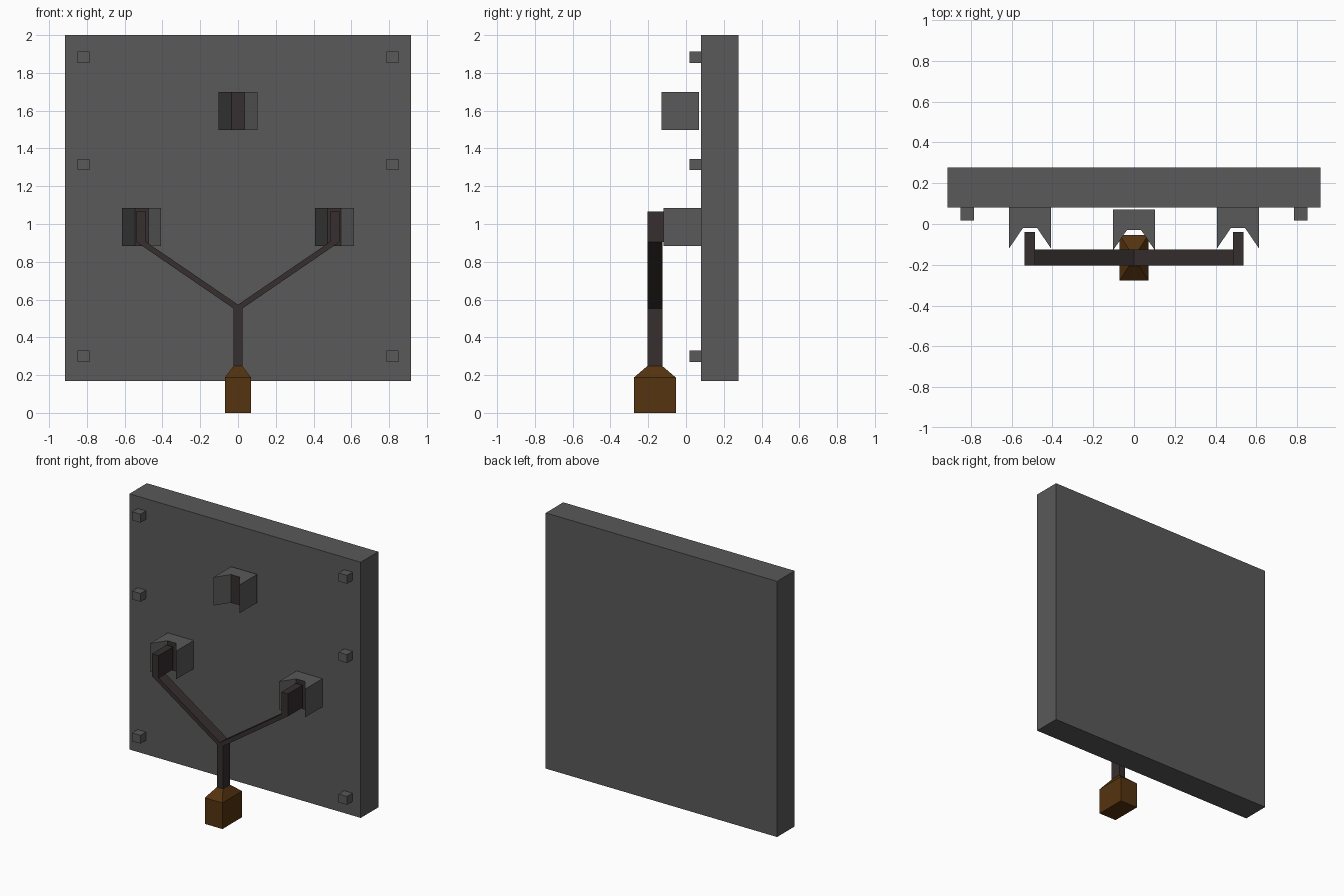
import bpy, bmesh

if "Cube" in bpy.data.objects:
    bpy.data.objects.remove(bpy.data.objects["Cube"])


def material(name, rgb):
    m = bpy.data.materials.new(name)
    m.diffuse_color = (*rgb, 1)
    m.use_nodes = True
    m.node_tree.nodes["Principled BSDF"].inputs["Base Color"].default_value = m.diffuse_color
    return m


GREY = material("stone grey", (0.10, 0.10, 0.10))
DARK = material("dark brown", (0.037, 0.028, 0.029))
WOOD = material("handle brown", (0.09, 0.033, 0.005))


def finish(name, bm, *mats):
    bmesh.ops.recalc_face_normals(bm, faces=bm.faces)
    mesh = bpy.data.meshes.new(name)
    bm.to_mesh(mesh)
    bm.free()
    for m in mats:
        mesh.materials.append(m)
    obj = bpy.data.objects.new(name, mesh)
    bpy.context.collection.objects.link(obj)
    return obj


def extruded(bm, points, direction):
    """Solid made by pushing a flat outline along a direction."""
    face = bm.faces.new([bm.verts.new(p) for p in points])
    new = bmesh.ops.extrude_face_region(bm, geom=[face], use_keep_orig=True)["geom"]
    bmesh.ops.translate(bm, vec=direction,
                        verts=[v for v in new if isinstance(v, bmesh.types.BMVert)])


def box(name, mat, x0, x1, y0, y1, z0, z1):
    bm = bmesh.new()
    extruded(bm, [(x0, y0, z0), (x1, y0, z0), (x1, y1, z0), (x0, y1, z0)], (0, 0, z1 - z0))
    return finish(name, bm, mat)


# Wall panel and its corner and edge studs
box("wall_panel", GREY, -0.916, 0.916, 0.08, 0.278, 0.17, 2.0)
for x in (-0.818, 0.818):
    for z in (0.30, 1.315, 1.882):
        box("stud", GREY, x - 0.033, x + 0.033, 0.018, 0.081, z - 0.03, z + 0.03)


# Brackets with a V notch, the flat bottom of the notch is dark
def bracket(name, x, y, z):
    outline = [(-0.103, 0.2), (-0.103, 0), (-0.035, 0.1),
               (0.035, 0.1), (0.103, 0), (0.103, 0.2)]
    bm = bmesh.new()
    extruded(bm, [(x + a, y + b, z) for a, b in outline], (0, 0, 0.202))
    for f in bm.faces:
        if abs(f.calc_center_median().y - (y + 0.1)) < 0.001 and abs(f.normal.y) > 0.9:
            f.material_index = 1
    return finish(name, bm, GREY, DARK)


bracket("upper_bracket", 0, -0.13, 1.498)
for side in (-1, 1):
    bracket("side_bracket", side * 0.51, -0.12, 0.884)

# Forked stick: a Y outline with two deeper tips
right = [(0.024, 0.245), (0.024, 0.553), (0.538, 0.905), (0.486, 0.905)]
outline = right + [(0, 0.573)] + [(-x, z) for x, z in reversed(right)]
bm = bmesh.new()
extruded(bm, [(x, -0.204, z) for x, z in outline], (0, 0.08, 0))
finish("forked_stick", bm, DARK)
for side in (-1, 1):
    a, b = sorted((side * 0.486, side * 0.538))
    box("fork_tip", DARK, a, b, -0.204, -0.04, 0.904, 1.065)

# Handle: block with a tapered shoulder
bm = bmesh.new()
rings = []
for hx, hy, z in ((0.07, 0.111, 0), (0.07, 0.111, 0.187), (0.024, 0.04, 0.248)):
    rings.append([bm.verts.new((sx * hx, -0.165 + sy * hy, z))
                  for sx, sy in ((-1, -1), (1, -1), (1, 1), (-1, 1))])
for lo, hi in zip(rings, rings[1:]):
    for i in range(4):
        j = (i + 1) % 4
        bm.faces.new((lo[i], lo[j], hi[j], hi[i]))
bm.faces.new(rings[0])
bm.faces.new(rings[-1])
finish("handle", bm, WOOD)
